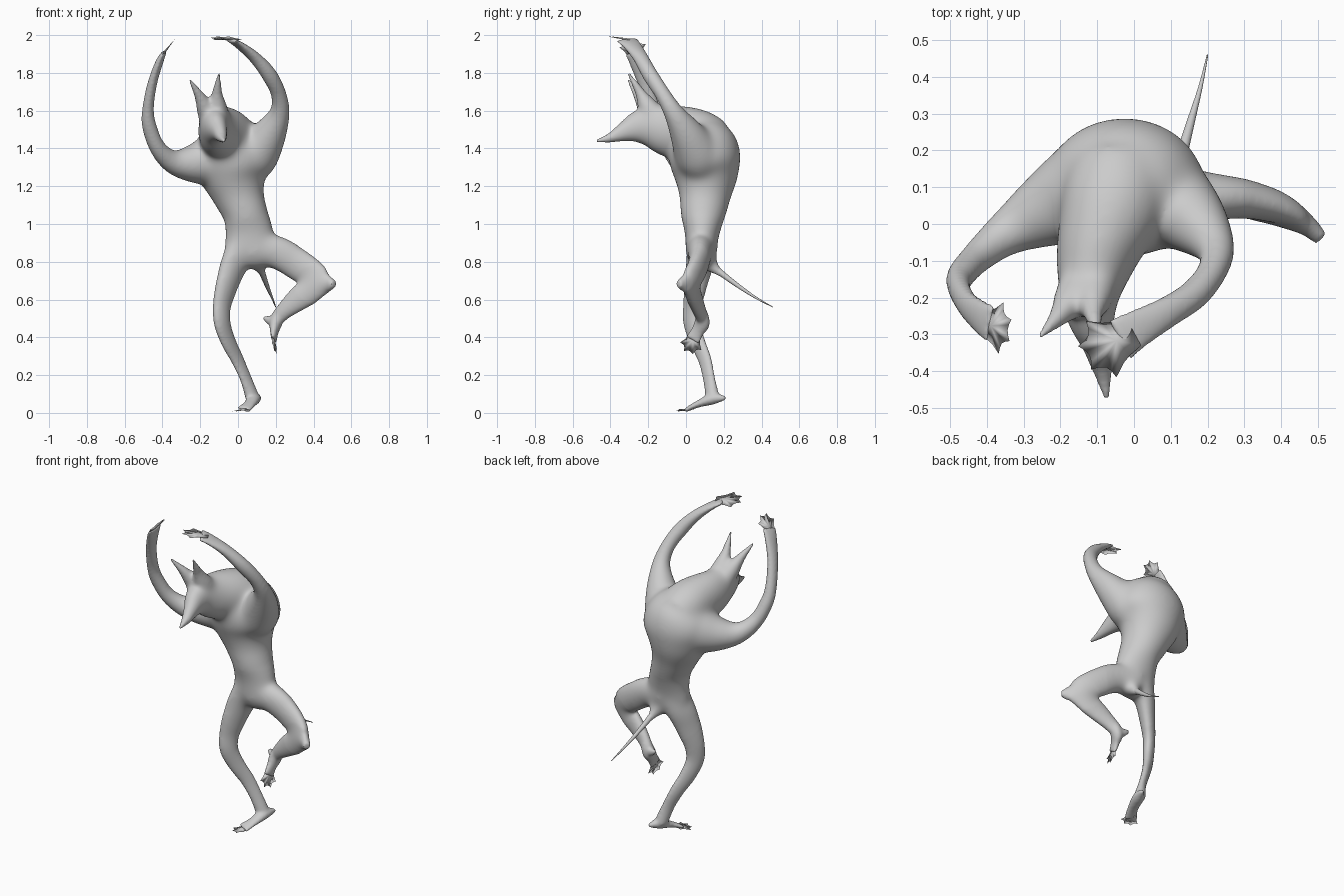
import bpy, bmesh
from math import cos, sin, pi, radians
from mathutils import Vector as V


def spline(pts, sub=6):
    # Catmull-Rom through (x, y, z, half width, half depth)
    p = [pts[0]] + pts + [pts[-1]]
    out = []
    for i in range(1, len(p) - 2):
        for k in range(sub):
            t = k / sub
            out.append([0.5 * (2*b + (c-a)*t + (2*a-5*b+4*c-d)*t*t + (3*b-a-3*c+d)*t**3)
                        for a, b, c, d in zip(*p[i-1:i+3])])
    return out + [list(pts[-1])]


def loft(bm, pts, side=(1, 0, 0), n=20):
    # closed tube with elliptical sections
    pts = spline([q if len(q) == 5 else q + (q[3],) for q in pts])
    rings = []
    for i, q in enumerate(pts):
        tan = (V(pts[min(i+1, len(pts)-1)][:3]) - V(pts[max(i-1, 0)][:3])).normalized()
        s = V(side)
        s = (s - tan * s.dot(tan)).normalized()
        u = tan.cross(s)
        a, b = max(q[3], .002), max(q[4], .002)
        rings.append([bm.verts.new(V(q[:3]) + s*a*cos(2*pi*k/n) + u*b*sin(2*pi*k/n))
                      for k in range(n)])
    faces = [bm.faces.new(rings[0]), bm.faces.new(rings[-1])]
    for r0, r1 in zip(rings, rings[1:]):
        for k in range(n):
            faces.append(bm.faces.new((r0[k], r0[(k+1) % n], r1[(k+1) % n], r1[k])))
    bmesh.ops.recalc_face_normals(bm, faces=faces)


def make(name, bm):
    if name != "body":
        bmesh.ops.recalc_face_normals(bm, faces=bm.faces[:])
    me = bpy.data.meshes.new(name)
    bm.to_mesh(me)
    bm.free()
    me.polygons.foreach_set("use_smooth", [True] * len(me.polygons))
    ob = bpy.data.objects.new(name, me)
    bpy.context.collection.objects.link(ob)
    return ob


def claws(name, center, d, side, r, thick=.005):
    # flat webbed paw with four pointed claws
    c, d, s = V(center), V(d).normalized(), V(side)
    s = (s - d * s.dot(d)).normalized()
    nrm = d.cross(s)
    prof = [(-145, .8), (-115, .6), (-88, .66), (-66, 1.02), (-57, .84), (-45, .76), (-32, .84),
            (-22, 1.04), (-12, .86), (0, .8)]
    prof += [(-a, q) for a, q in reversed(prof[:-1])]
    bm = bmesh.new()
    rim = [bm.verts.new(c + r*q*(d*cos(radians(a)) + s*sin(radians(a)))) for a, q in prof]
    for sg in (1, -1):
        m = bm.verts.new(c - d*r*.1 + nrm*thick*sg)
        for i in range(len(rim)):
            bm.faces.new((rim[i], rim[(i+1) % len(rim)], m))
    make(name, bm)


body = bmesh.new()
# torso
loft(body, [(.05, .07, .775, .05, .04), (.065, .075, .84, .135, .075), (.06, .085, .95, .128, .093),
            (.04, .09, 1.05, .118, .118), (.005, .1, 1.15, .138, .138), (-.02, .105, 1.25, .18, .17),
            (-.025, .1, 1.34, .22, .19), (-.025, .095, 1.42, .205, .18), (-.03, .085, 1.485, .155, .14),
            (-.04, .075, 1.53, .08, .07)], n=32)
# head with snout
loft(body, [(-.04, .16, 1.42, .13, .13), (-.055, .06, 1.465, .145, .145), (-.1, -.08, 1.49, .115, .142),
            (-.12, -.19, 1.515, .085, .113), (-.115, -.26, 1.51, .065, .088), (-.1, -.32, 1.49, .046, .057),
            (-.085, -.4, 1.457, .026, .026), (-.074, -.478, 1.439, .007)], n=24)
# ears
loft(body, [(-.12, -.13, 1.5, .07), (-.165, -.2, 1.6, .055), (-.205, -.252, 1.68, .027),
            (-.257, -.307, 1.765, .007)])
loft(body, [(-.1, -.13, 1.52, .07), (-.11, -.2, 1.62, .055), (-.11, -.245, 1.7, .027),
            (-.1, -.305, 1.798, .007)])
# right arm (-x side)
loft(body, [(-.03, .13, 1.36, .13), (-.13, .09, 1.34, .14), (-.24, .035, 1.32, .105), (-.345, -.025, 1.33, .064),
            (-.425, -.09, 1.405, .044), (-.47, -.14, 1.52, .038), (-.475, -.175, 1.62, .036, .03),
            (-.452, -.22, 1.75, .038, .025), (-.415, -.255, 1.86, .048, .02),
            (-.39, -.272, 1.91, .055, .011)], side=(.15, 1, .2))
# left arm (+x side)
loft(body, [(.03, .1, 1.25, .09), (.09, .065, 1.36, .125), (.165, .005, 1.475, .095), (.22, -.065, 1.59, .056),
            (.213, -.125, 1.69, .042), (.165, -.19, 1.79, .041), (.09, -.24, 1.88, .043, .031),
            (.01, -.285, 1.945, .054, .02), (-.04, -.315, 1.975, .065, .011)], side=(-.5, 1, .1))
# standing leg and foot
loft(body, [(.03, .085, .9, .085, .07), (-.015, .075, .8, .09, .062), (-.05, .055, .7, .078, .048),
            (-.083, .035, .58, .06, .036), (-.084, .03, .48, .054, .032), (-.052, .06, .38, .048, .028),
            (-.002, .1, .28, .042, .024), (.042, .122, .18, .038, .023), (.075, .14, .085, .04, .034)],
     side=(1, 1, 0))
loft(body, [(.115, .21, .078, .01), (.088, .145, .075, .034, .03), (.06, .06, .045, .034, .018),
            (.03, .005, .018, .042, .012)])
# raised leg and foot
loft(body, [(.07, .085, .88, .09), (.2, .075, .85, .09, .068), (.3, .068, .795, .085, .054),
            (.39, .045, .735, .08, .044), (.45, .012, .69, .065, .034), (.51, -.04, .682, .02)], side=(0, 0, 1))
loft(body, [(.45, .01, .7, .07, .036), (.39, .03, .655, .074, .038), (.315, .05, .6, .064, .036),
            (.25, .07, .545, .048, .033), (.19, .095, .49, .034, .028), (.135, .115, .505, .01)], side=(0, 0, 1))
loft(body, [(.22, .085, .53, .03), (.2, .085, .475, .042, .034), (.192, .06, .43, .036, .022),
            (.19, .035, .385, .042, .013)], side=(.2, 1, -.3))
# tail root
loft(body, [(.07, .06, .88, .08), (.105, .115, .8, .055), (.125, .175, .745, .026), (.15, .26, .685, .012)])
ob = make("body", body)
m = ob.modifiers.new("merge", 'REMESH')
m.mode = 'VOXEL'
m.voxel_size = .0075
dg = bpy.context.evaluated_depsgraph_get()
ob.data = bpy.data.meshes.new_from_object(ob.evaluated_get(dg))
ob.data.name = "body"
ob.modifiers.clear()
ob.data.polygons.foreach_set("use_smooth", [True] * len(ob.data.polygons))

# blend all joints a little, and shoulders, neck, hips and knee strongly
soft = ob.vertex_groups.new(name="soft")
for v in ob.data.vertices:
    w = 0
    for c, r in (((-.02, .05, 1.42), .44), ((.07, .08, .83), .24), ((.4, .02, .68), .1)):
        w = max(w, min(1, 2 * (1 - (v.co - V(c)).length / r)))
    if w > 0:
        soft.add([v.index], w, 'REPLACE')
for name, n, grp in (("blend", 10, ""), ("blend_torso", 130, "soft")):
    m = ob.modifiers.new(name, 'SMOOTH')
    m.factor = .5
    m.iterations = n
    m.vertex_group = grp

# tail
bm = bmesh.new()
loft(bm, [(.115, .14, .78, .02), (.13, .19, .737, .016), (.155, .28, .67, .011),
          (.18, .37, .61, .006), (.2, .46, .56, .002)])
make("tail", bm)

# paws
claws("left_hand", (-.055, -.322, 1.98), (-.85, -.45, .1), (-.45, .85, -.1), .094)
claws("right_hand", (-.381, -.278, 1.92), (.6, -.15, .75), (.15, 1, .2), .076)
claws("standing_foot", (.025, .0, .017), (-.3, -.9, -.12), (1, -.3, .12), .056)
claws("raised_foot", (.19, .035, .378), (.12, -.35, -.9), (.25, 1, -.3), .066)
